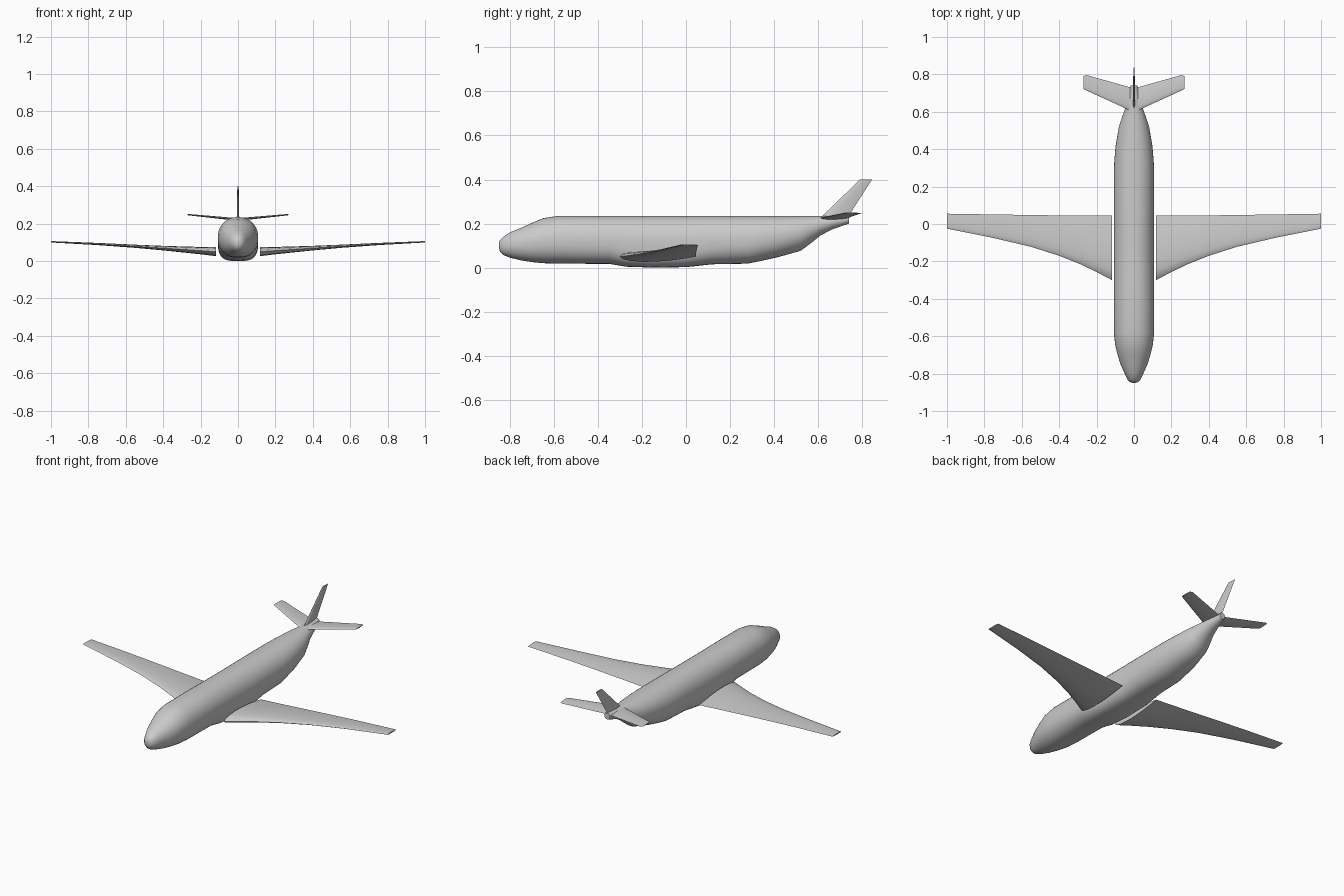
import bpy, bmesh, math

cube = bpy.data.objects.get("Cube")
if cube:
    bpy.data.objects.remove(cube, do_unlink=True)

GREY = (0.6, 0.6, 0.6, 1)
paint = bpy.data.materials.new("light grey paint")
paint.use_nodes = True
paint.diffuse_color = GREY
paint.node_tree.nodes["Principled BSDF"].inputs["Base Color"].default_value = GREY


def loft(name, rings, angle=40):
    """Skin a list of equal-length closed rings and cap both ends."""
    bm = bmesh.new()
    loops = [[bm.verts.new(p) for p in ring] for ring in rings]
    n = len(loops[0])
    for a, b in zip(loops, loops[1:]):
        for i in range(n):
            j = (i + 1) % n
            bm.faces.new((a[i], a[j], b[j], b[i]))
    bm.faces.new(loops[0])
    bm.faces.new(loops[-1])
    bmesh.ops.recalc_face_normals(bm, faces=bm.faces)
    mesh = bpy.data.meshes.new(name)
    bm.to_mesh(mesh)
    bm.free()
    mesh.materials.append(paint)
    obj = bpy.data.objects.new(name, mesh)
    bpy.context.collection.objects.link(obj)
    bpy.ops.object.select_all(action="DESELECT")
    obj.select_set(True)
    bpy.context.view_layer.objects.active = obj
    bpy.ops.object.shade_smooth_by_angle(angle=math.radians(angle))
    return obj


def body_ring(y, half, low, high, square, sides=40):
    """Round above the widest line, squarer below it."""
    mid = low + (high - low) * 0.5
    ring = []
    for i in range(sides):
        t = 2 * math.pi * i / sides
        c, s = math.cos(t), math.sin(t)
        p = 2 / (square if s < 0 else 2.1)
        reach = high - mid if s > 0 else mid - low
        ring.append((half * math.copysign(abs(c) ** p, c), y,
                     mid + reach * math.copysign(abs(s) ** p, s)))
    return ring


def foil(lead, trail, thick, steps=8):
    """Section as (chord position, thickness offset) pairs around a wing."""
    pts = []
    for i in range(steps * 2):
        t = math.pi * i / steps
        u = (1 - math.cos(t)) / 2
        shape = math.sqrt(u) * (1 - u) * 2.6 / 2 + 0.04 * math.sin(math.pi * u)
        side = 1 if i <= steps else -1
        pts.append((lead + (trail - lead) * u, side * shape * thick))
    return pts


def mirrored_surface(name, stations):
    """Left and right flying surfaces from (x, lead, trail, z, thickness)."""
    for side, sign in (("left", 1), ("right", -1)):
        loft(f"{side}_{name}", [[(sign * x, y, z + h) for y, h in foil(a, b, t)]
                                for x, a, b, z, t in stations])


# Fuselage: y, half width, bottom, top, squareness of the underside
fuselage = [
    (-0.85, 0.008, 0.09, 0.11, 2), (-0.845, 0.022, 0.072, 0.125, 2),
    (-0.83, 0.036, 0.057, 0.14, 2), (-0.80, 0.05, 0.045, 0.16, 2),
    (-0.75, 0.072, 0.033, 0.18, 2.1), (-0.70, 0.088, 0.025, 0.203, 2.2),
    (-0.65, 0.10, 0.02, 0.224, 2.3), (-0.58, 0.108, 0.018, 0.235, 2.4),
    (-0.35, 0.108, 0.017, 0.235, 2.5), (-0.27, 0.108, 0.004, 0.235, 3),
    (-0.15, 0.108, 0.0, 0.235, 3.4), (0.0, 0.108, 0.002, 0.235, 3.2),
    (0.12, 0.108, 0.015, 0.235, 2.6), (0.28, 0.108, 0.018, 0.235, 2.4),
    (0.34, 0.105, 0.03, 0.235, 2.3), (0.42, 0.098, 0.048, 0.235, 2.2),
    (0.52, 0.081, 0.076, 0.235, 2), (0.56, 0.068, 0.105, 0.235, 2),
    (0.61, 0.05, 0.145, 0.235, 2), (0.66, 0.038, 0.172, 0.236, 2),
    (0.74, 0.018, 0.20, 0.238, 2),
]
loft("fuselage", [body_ring(*station) for station in fuselage])

# Main wings with curved leading edge and upward sweep
mirrored_surface("wing", [
    (0.118, -0.30, 0.045, 0.05, 0.045), (0.19, -0.262, 0.045, 0.055, 0.038),
    (0.28, -0.218, 0.045, 0.061, 0.031), (0.40, -0.170, 0.046, 0.069, 0.023),
    (0.55, -0.122, 0.048, 0.079, 0.016), (0.75, -0.075, 0.051, 0.091, 0.011),
    (1.0, -0.025, 0.055, 0.103, 0.007),
])

# Tailplanes rooted in the tail cone
mirrored_surface("tailplane", [
    (0.01, 0.60, 0.728, 0.223, 0.014), (0.06, 0.625, 0.742, 0.228, 0.012),
    (0.257, 0.715, 0.797, 0.247, 0.007), (0.27, 0.722, 0.79, 0.248, 0.005),
])

# Swept tail fin
fin = [(0.21, 0.595, 0.725, 0.014), (0.24, 0.625, 0.742, 0.012),
       (0.40, 0.79, 0.845, 0.007)]
loft("tail_fin", [[(h, y, z) for y, h in foil(a, b, t)] for z, a, b, t in fin])
